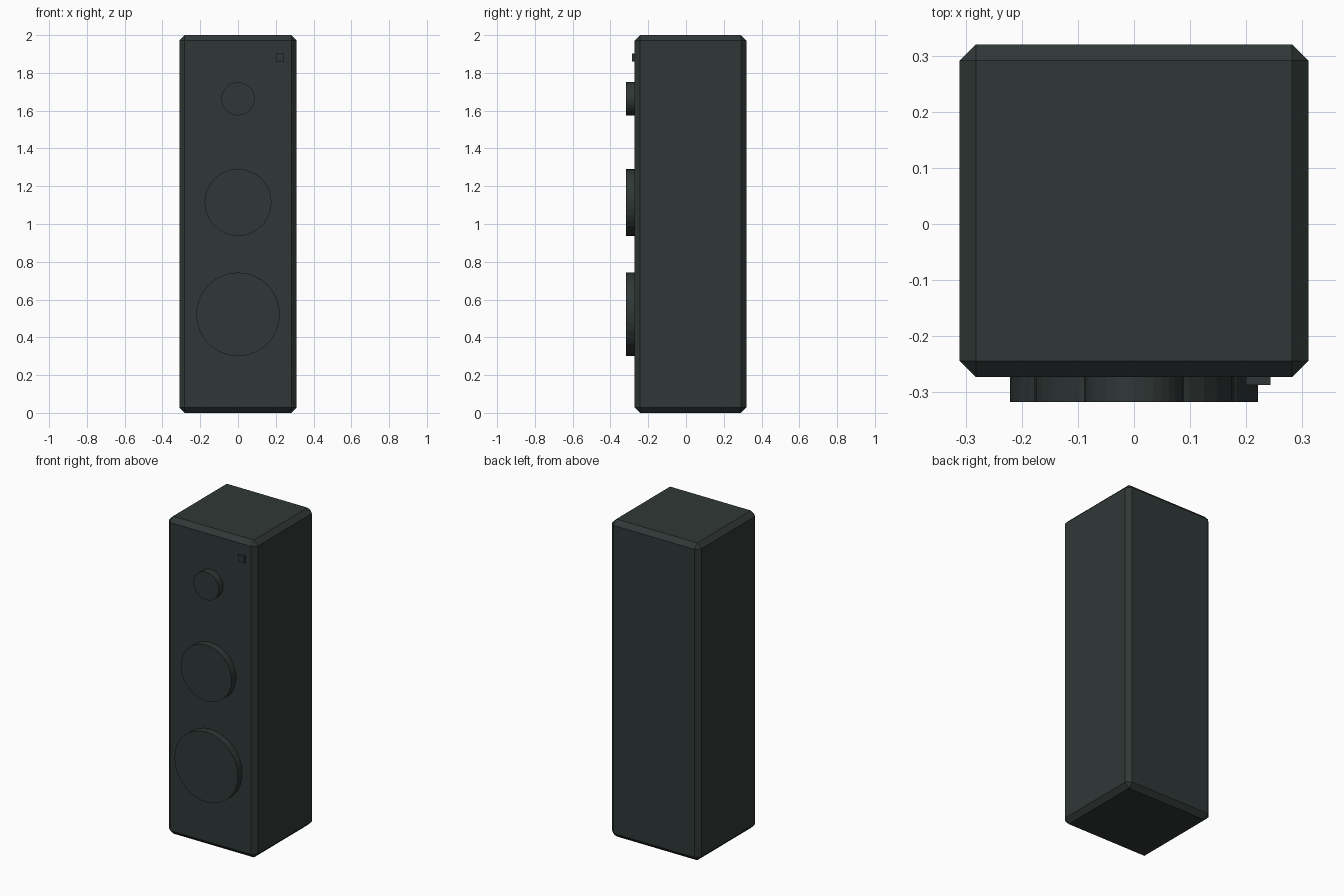
import bpy, bmesh, math
from mathutils import Matrix

if "Cube" in bpy.data.objects:
    bpy.data.objects.remove(bpy.data.objects["Cube"])

# One dark finish covers the whole speaker
dark = bpy.data.materials.new("dark green grey")
dark.diffuse_color = (0.029, 0.039, 0.037, 1)
dark.use_nodes = True
dark.node_tree.nodes["Principled BSDF"].inputs["Base Color"].default_value = dark.diffuse_color

FRONT, BACK = -0.273, 0.32


def finish(name, bm):
    bmesh.ops.recalc_face_normals(bm, faces=bm.faces)
    mesh = bpy.data.meshes.new(name)
    bm.to_mesh(mesh)
    bm.free()
    mesh.materials.append(dark)
    obj = bpy.data.objects.new(name, mesh)
    bpy.context.collection.objects.link(obj)
    return obj


def box(name, x0, x1, y0, y1, z0, z1, chamfer=0):
    bm = bmesh.new()
    place = Matrix.Translation(((x0 + x1) / 2, (y0 + y1) / 2, (z0 + z1) / 2))
    size = Matrix.Diagonal((x1 - x0, y1 - y0, z1 - z0, 1))
    bmesh.ops.create_cube(bm, size=1, matrix=place @ size)
    if chamfer:
        bmesh.ops.bevel(bm, geom=bm.edges[:], offset=chamfer, segments=1,
                        affect='EDGES', offset_type='OFFSET')
    return finish(name, bm)


def driver(name, z, radius):
    bm = bmesh.new()
    y0, y1 = -0.317, FRONT + 0.005
    place = Matrix.Translation((0, (y0 + y1) / 2, z)) @ Matrix.Rotation(math.pi / 2, 4, 'X')
    bmesh.ops.create_cone(bm, cap_ends=True, segments=32, radius1=radius,
                          radius2=radius, depth=y1 - y0, matrix=place)
    return finish(name, bm)


# Cabinet with chamfered edges
box("cabinet", -0.311, 0.311, FRONT, BACK, 0, 2, chamfer=0.029)

# Three round drivers on the front
for name, z, radius in (("woofer", 0.522, 0.221),
                        ("midrange", 1.114, 0.177),
                        ("tweeter", 1.663, 0.088)):
    driver(name, z, radius)

# Small square indicator in the upper right corner
box("indicator", 0.2, 0.243, -0.287, FRONT + 0.005, 1.86, 1.902)
